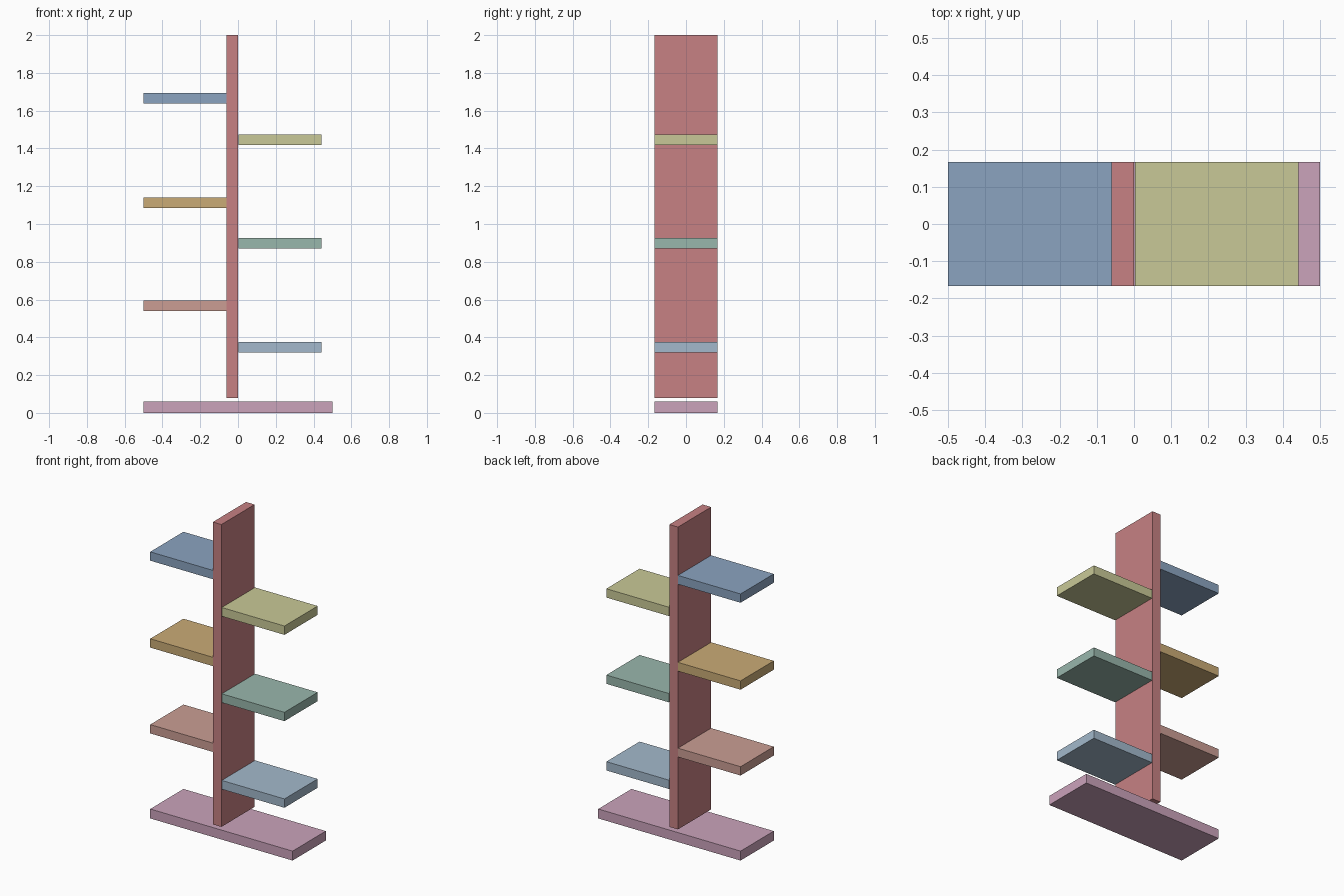
import bpy

if "Cube" in bpy.data.objects:
    bpy.data.objects.remove(bpy.data.objects["Cube"], do_unlink=True)


def linear(c):
    c /= 255
    return c / 12.92 if c <= 0.04045 else ((c + 0.055) / 1.055) ** 2.4


def material(name, rgb):
    color = [linear(c) for c in rgb] + [1]
    mat = bpy.data.materials.new(name)
    mat.use_nodes = True
    mat.diffuse_color = color
    bsdf = mat.node_tree.nodes["Principled BSDF"]
    bsdf.inputs["Base Color"].default_value = color
    bsdf.inputs["Roughness"].default_value = 0.8
    return mat


DEPTH = 0.333


def board(name, x, z, color_name, rgb):
    """Flat board spanning the x and z ranges, full depth in y."""
    center = (sum(x) / 2, 0, sum(z) / 2)
    bpy.ops.mesh.primitive_cube_add(size=1, location=center)
    obj = bpy.context.object
    obj.name = name
    obj.scale = (x[1] - x[0], DEPTH, z[1] - z[0])
    bpy.ops.object.transform_apply(location=False, rotation=False, scale=True)
    obj.data.materials.append(material(color_name, rgb))


# Base plank and the upright panel just above it
board("base", (-0.5, 0.5), (0, 0.06), "pink", (203, 163, 187))
board("upright_panel", (-0.06, 0), (0.08, 2), "rose red", (199, 129, 131))

# Alternating shelves on either side of the upright
RIGHT, LEFT = (-0.5, -0.06), (0.003, 0.443)
SHELVES = [
    ("lower_left_shelf", LEFT, 0.32, "pale blue", (163, 185, 204)),
    ("lower_right_shelf", RIGHT, 0.54, "salmon", (203, 158, 148)),
    ("middle_left_shelf", LEFT, 0.87, "sage green", (153, 183, 172)),
    ("middle_right_shelf", RIGHT, 1.085, "tan", (202, 171, 118)),
    ("upper_left_shelf", LEFT, 1.418, "olive yellow", (201, 201, 151)),
    ("upper_right_shelf", RIGHT, 1.637, "steel blue", (139, 164, 192)),
]
for name, side, bottom, color_name, rgb in SHELVES:
    board(name, side, (bottom, bottom + 0.056), color_name, rgb)
